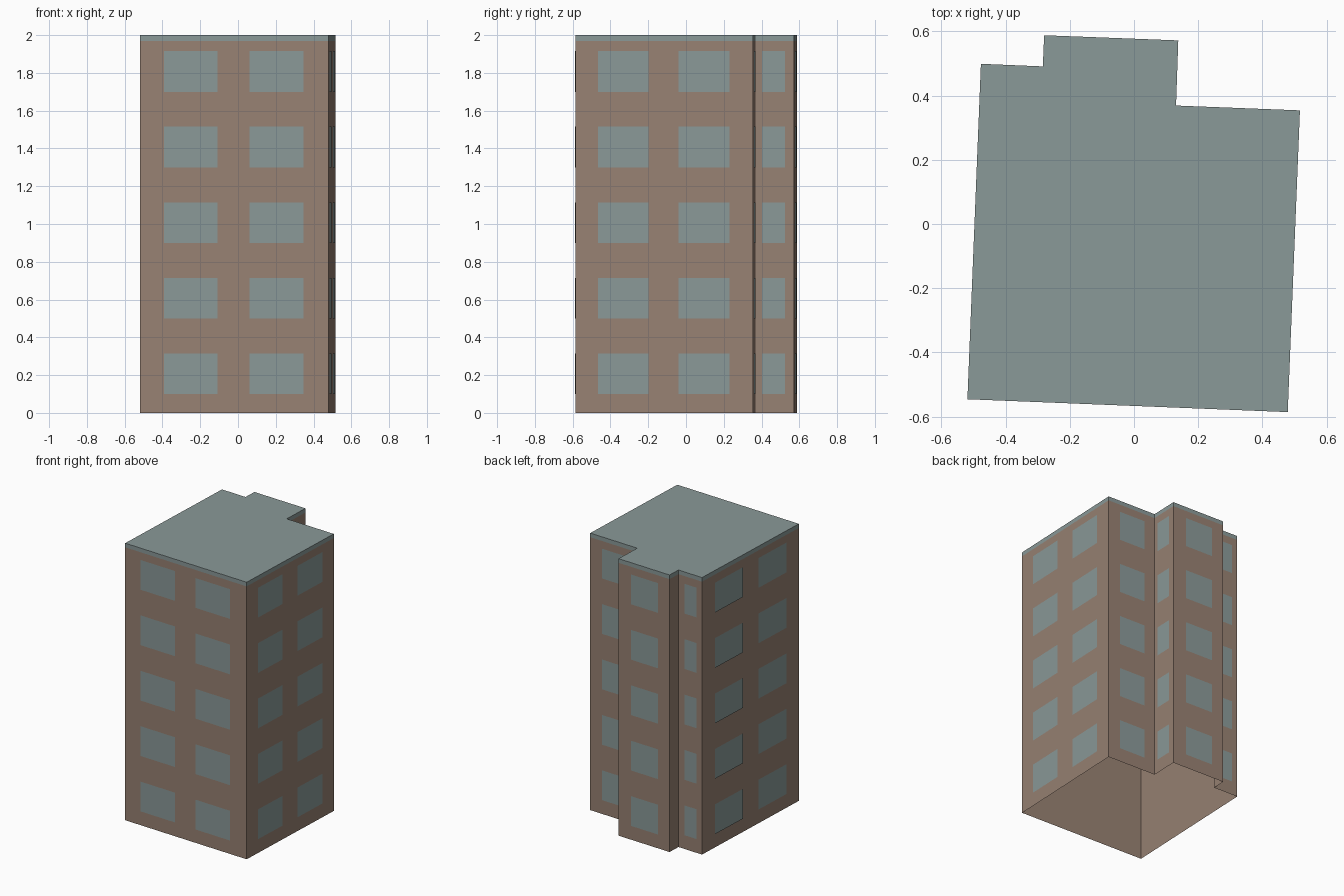
import bpy
import bmesh
from mathutils import Vector

cube = bpy.data.objects.get("Cube")
if cube:
    bpy.data.objects.remove(cube, do_unlink=True)


def material(name, color):
    m = bpy.data.materials.new(name)
    m.use_nodes = True
    m.diffuse_color = color
    m.node_tree.nodes["Principled BSDF"].inputs["Base Color"].default_value = color
    return m


brick = material("brown_brick", (0.31, 0.22, 0.17, 1))
slate = material("grey_green", (0.255, 0.32, 0.315, 1))

# Footprint, counter-clockwise from the front left corner
plan = [Vector(p) for p in (
    (-0.519, -0.546), (0.479, -0.586), (0.517, 0.354), (0.131, 0.369),
    (0.138, 0.572), (-0.28, 0.588), (-0.284, 0.491), (-0.477, 0.499))]
HEIGHT, BAND = 2.0, 0.03

# Window spans along a wall: (start, end, distance in front of the wall)
FLUSH, RAISED = 0.001, 0.006
pair = [(0.127, 0.412, FLUSH), (0.582, 0.869, FLUSH)]
single = [(0.25, 0.775, FLUSH)]
layout = [
    [pair[0], (0.582, 0.869, RAISED)],   # front
    pair,                                # right side
    single,                              # back, right step
    [(0.17, 0.765, FLUSH)],              # tower side
    single,                              # tower back
    [],                                  # short tower side
    single,                              # back, left step
    [(0.127, 0.416, RAISED), pair[1]],   # left side
]
FLOORS, FLOOR_STEP, SILL, WINDOW_HEIGHT = 5, 0.4, 0.1, 0.215


def make_object(name, bm, mat):
    mesh = bpy.data.meshes.new(name)
    bm.to_mesh(mesh)
    bm.free()
    mesh.materials.append(mat)
    obj = bpy.data.objects.new(name, mesh)
    bpy.context.collection.objects.link(obj)
    return obj


def upright_quad(bm, a, b, z0, z1):
    """Vertical quad from a to b, facing right of the direction of travel."""
    corners = ((a, z0), (b, z0), (b, z1), (a, z1))
    bm.faces.new([bm.verts.new((p.x, p.y, z)) for p, z in corners])


def ring(name, z0, z1, mat, capped):
    bm = bmesh.new()
    for i, a in enumerate(plan):
        upright_quad(bm, a, plan[(i + 1) % len(plan)], z0, z1)
    if capped:
        bm.faces.new([bm.verts.new((p.x, p.y, z1)) for p in plan])
    bmesh.ops.remove_doubles(bm, verts=bm.verts, dist=1e-5)
    return make_object(name, bm, mat)


# Open-bottomed brick shell and the flat roof with its edge band
ring("walls", 0, HEIGHT - BAND, brick, False)
ring("roof", HEIGHT - BAND, HEIGHT, slate, True)

# Window plates on every wall and floor
bm = bmesh.new()
for i, spans in enumerate(layout):
    a, b = plan[i], plan[(i + 1) % len(plan)]
    along = b - a
    outward = Vector((along.y, -along.x)).normalized()
    for start, end, gap in spans:
        for floor in range(FLOORS):
            z = SILL + floor * FLOOR_STEP
            upright_quad(bm, a + along * start + outward * gap,
                         a + along * end + outward * gap, z, z + WINDOW_HEIGHT)
make_object("windows", bm, slate)
